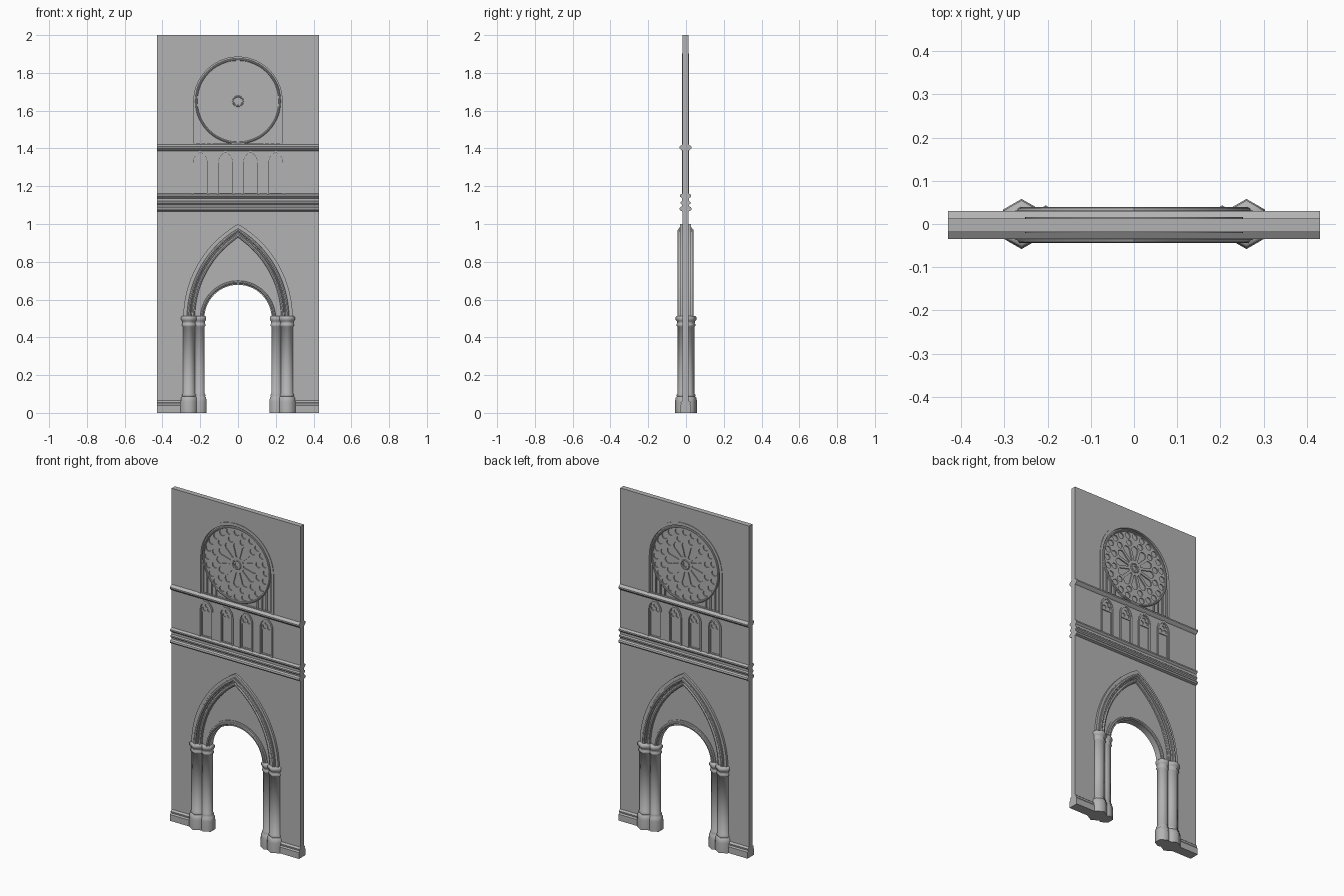
import bpy, bmesh, math
from mathutils import Matrix, Vector

cube = bpy.data.objects.get("Cube")
if cube:
    bpy.data.objects.remove(cube, do_unlink=True)

MID = -0.0025          # centre plane of the wall
HALF = 0.0155          # half thickness of the wall

stone = bpy.data.materials.new("grey_stone")
stone.use_nodes = True
stone.diffuse_color = (0.45, 0.45, 0.45, 1)
stone.node_tree.nodes["Principled BSDF"].inputs["Base Color"].default_value = (0.45, 0.45, 0.45, 1)


def finish(name, bm, angle=35):
    bmesh.ops.remove_doubles(bm, verts=bm.verts, dist=1e-5)
    bmesh.ops.recalc_face_normals(bm, faces=bm.faces)
    mesh = bpy.data.meshes.new(name)
    bm.to_mesh(mesh)
    bm.free()
    mesh.shade_smooth()
    mesh.set_sharp_from_angle(angle=math.radians(angle))
    mesh.materials.clear()
    mesh.materials.append(stone)
    obj = bpy.data.objects.new(name, mesh)
    bpy.context.collection.objects.link(obj)
    return obj


def from_curve(name, splines, half=0.0, bevel=0.0, closed=True, y=MID):
    """Outlines in x and z: filled slab with holes, or a round roll when bevel is set."""
    cu = bpy.data.curves.new(name + "_curve", "CURVE")
    cu.dimensions = "3D" if bevel else "2D"
    cu.fill_mode = "FULL" if bevel else "BOTH"
    cu.extrude = half
    cu.bevel_depth = bevel
    cu.bevel_resolution = 2
    for pts in splines:
        sp = cu.splines.new("POLY")
        sp.points.add(len(pts) - 1)
        for p, (x, z) in zip(sp.points, pts):
            p.co = (x, z, 0, 1)
        sp.use_cyclic_u = closed
    tmp = bpy.data.objects.new(name + "_tmp", cu)
    bpy.context.collection.objects.link(tmp)
    dg = bpy.context.evaluated_depsgraph_get()
    mesh = bpy.data.meshes.new_from_object(tmp.evaluated_get(dg))
    bm = bmesh.new()
    bm.from_mesh(mesh)
    bm.transform(Matrix.Translation((0, y, 0)) @ Matrix.Rotation(math.pi / 2, 4, "X"))
    bpy.data.objects.remove(tmp)
    bpy.data.curves.remove(cu)
    bpy.data.meshes.remove(mesh)
    return finish(name, bm)


def rolls(name, path, radius, depth, closed=False):
    for side, y in (("front", MID - depth), ("back", MID + depth)):
        from_curve(name + "_" + side, [path], bevel=radius, closed=closed, y=y)


def arch(w, c, spring, foot=None, x=0, n=14):
    """Right to left over the apex; c is how far the arc centres cross the axis."""
    r, top = w + c, math.acos(c / (w + c))
    right = [(r * math.cos(top * i / n) - c, spring + r * math.sin(top * i / n)) for i in range(n + 1)]
    if foot is not None:
        right.insert(0, (w, foot))
    left = [(-px, pz) for px, pz in reversed(right[:-1])]
    return [(x + px, pz) for px, pz in right + left]


def circle(x, z, r, n=16):
    return [(x + r * math.cos(math.tau * i / n), z + r * math.sin(math.tau * i / n)) for i in range(n)]


def band(outer, inner):
    return [outer + inner[::-1]]


def moulding(name, half_profile, x0, x1):
    """Symmetrical front and back profile of (depth, z), run along x."""
    section = half_profile + [(-d, z) for d, z in reversed(half_profile)]
    bm = bmesh.new()
    face = bm.faces.new([bm.verts.new((x0, MID + d, z)) for d, z in section])
    ext = bmesh.ops.extrude_face_region(bm, geom=[face])["geom"]
    bmesh.ops.translate(bm, vec=(x1 - x0, 0, 0), verts=[v for v in ext if isinstance(v, bmesh.types.BMVert)])
    if face.is_valid is False or len([f for f in bm.faces if abs(f.normal.x) > 0.9]) < 2:
        bm.faces.new([v for v in bm.verts if v.co.x == x0])
    return finish(name, bm, 25)


def column(name, x, y, levels):
    """Six sided pier lofted through (radius, z) levels, a corner facing the front."""
    bm = bmesh.new()
    loops = [[bm.verts.new((x + r * math.sin(math.tau * i / 6), y + r * math.cos(math.tau * i / 6), z))
              for i in range(6)] for r, z in levels]
    for a, b in zip(loops, loops[1:]):
        for i in range(6):
            j = (i + 1) % 6
            bm.faces.new((a[i], a[j], b[j], b[i]))
    bm.faces.new(loops[0])
    bm.faces.new(loops[-1])
    return finish(name, bm, 62)


# Wall slab with doorway, four lancets and the large window opening
ROSE_Z, LANCETS = 1.65, (-0.2, -0.066, 0.066, 0.2)
outline = [(-0.43, 0), (-0.43, 2), (0.43, 2), (0.43, 0)] + arch(0.188, 0, 0.5, 0)
holes = [arch(0.036, 0.0214, 1.325, 1.165, x, 8) for x in LANCETS]
holes.append(arch(0.235, 0, ROSE_Z, 1.425))
from_curve("wall", [outline] + holes, HALF)

# Horizontal string courses
moulding("lower_cornice", [(0.014, 1.066), (0.029, 1.072), (0.0325, 1.08), (0.029, 1.088), (0.019, 1.094),
                           (0.019, 1.102), (0.026, 1.108), (0.026, 1.116), (0.019, 1.122), (0.019, 1.136),
                           (0.03, 1.146), (0.03, 1.154), (0.014, 1.162)], -0.43, 0.43)
moulding("upper_cornice", [(0.014, 1.386), (0.024, 1.392), (0.0325, 1.402), (0.0325, 1.41), (0.014, 1.422)],
         -0.43, 0.43)

# Plinth on both sides of the doorway
plinth = [(0.03, 0), (0.03, 0.038), (0.024, 0.046), (0.026, 0.056), (0.014, 0.066)]
moulding("right_plinth", plinth, -0.43, -0.26)
moulding("left_plinth", plinth, 0.26, 0.43)

# Clustered piers with base and capital
outer = [(0.05, 0), (0.05, 0.06), (0.047, 0.082), (0.04, 0.088), (0.043, 0.095), (0.036, 0.104),
         (0.036, 0.455), (0.042, 0.46), (0.042, 0.468), (0.038, 0.474), (0.041, 0.486),
         (0.047, 0.492), (0.047, 0.508), (0.04, 0.514)]
inner = [(r * 0.86, z) for r, z in outer]
for side, s in (("right", -1), ("left", 1)):
    column(side + "_front_pier", s * 0.26, -0.008, outer)
    column(side + "_back_pier", s * 0.26, 0.008, outer)
    column(side + "_inner_pier", s * 0.204, 0, inner)

# Pointed portal arch in stepped orders with rolls
C = 0.286
for i, (a, b, depth) in enumerate(((0, 0.016, 0.029), (0.016, 0.042, 0.034), (0.042, 0.064, 0.023))):
    from_curve("portal_order_%d" % (i + 1), band(arch(0.29 - a, C, 0.5), arch(0.29 - b, C, 0.5)), depth)
rolls("portal_outer_roll", arch(0.262, C, 0.5), 0.009, 0.033)
rolls("portal_inner_roll", arch(0.237, C, 0.5), 0.009, 0.022)

# Round arch of the doorway
from_curve("door_arch", band(arch(0.21, 0, 0.5), arch(0.178, 0, 0.5)), 0.019)
rolls("door_arch_roll", arch(0.192, 0, 0.5), 0.008, 0.019)

# Lancet windows: frame, pane, trefoil head
for k, x in enumerate(LANCETS, 1):
    from_curve("lancet_frame_%d" % k,
               band(arch(0.047, 0.0214, 1.325, 1.16, x, 8), arch(0.037, 0.0214, 1.325, 1.16, x, 8)), 0.0195)
    from_curve("lancet_pane_%d" % k, [arch(0.037, 0.0214, 1.325, 1.16, x, 8)], 0.004)
    trefoil = [circle(x + dx, z, 0.0115, 10) for dx, z in ((-0.0155, 1.327), (0.0155, 1.327), (0, 1.35))]
    from_curve("lancet_tracery_%d" % k, [arch(0.037, 0.0214, 1.325, 1.308, x, 8)] + trefoil, 0.009)
    from_curve("lancet_bead_%d" % k,
               band(arch(0.037, 0.0214, 1.325, 1.16, x, 8), arch(0.031, 0.0214, 1.325, 1.16, x, 8)), 0.01)

# Large window: hood, backing pane, mullions beside the rose
from_curve("rose_hood", band(arch(0.252, 0, ROSE_Z, 1.42), arch(0.234, 0, ROSE_Z, 1.42)), 0.0185)
from_curve("rose_pane", [arch(0.237, 0, ROSE_Z, 1.42)], 0.004)
for s in (-1, 1):
    for x, top in ((0.226, 1.6), (0.198, 1.55), (0.168, 1.51), (0.138, 1.48)):
        from_curve("mullion", [[(s * x - 0.004, 1.42), (s * x + 0.004, 1.42),
                                (s * x + 0.004, top), (s * x - 0.004, top)]], 0.011)


def polar(r, t, side=0):
    return (r * math.cos(t) - side * math.sin(t), ROSE_Z + r * math.sin(t) + side * math.cos(t))


# Rose tracery: disc pierced by petals and two rings of roundels
petal = [(0.046, 0.005), (0.085, 0.014), (0.112, 0.022), (0.126, 0.017), (0.136, 0)]
pierced = [circle(0, ROSE_Z, 0.226, 48), circle(0, ROSE_Z, 0.014, 12)]
for i in range(12):
    t = math.tau * i / 12
    pierced.append([polar(r, t, w) for r, w in petal] + [polar(r, t, -w) for r, w in reversed(petal[:-1])])
    pierced.append(circle(*polar(0.15, t + math.pi / 12), 0.018, 10))
for i in range(24):
    pierced.append(circle(*polar(0.194, math.tau * i / 24), 0.018, 10))
from_curve("rose_tracery", pierced, 0.01)
rolls("rose_rim", circle(0, ROSE_Z, 0.221, 48), 0.006, 0.01, True)
rolls("rose_hub", circle(0, ROSE_Z, 0.026, 16), 0.005, 0.009, True)
